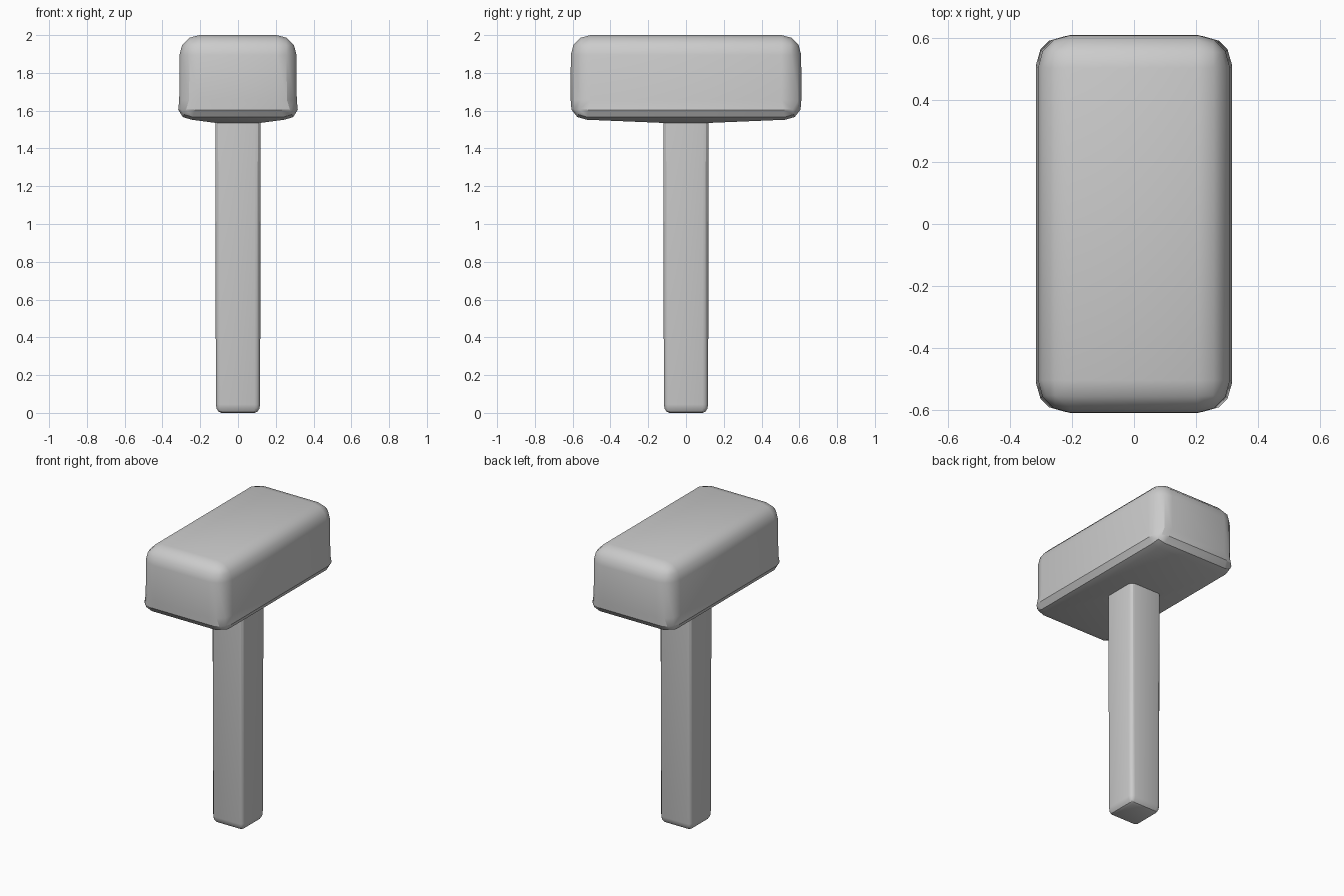
import bpy, bmesh
from mathutils import Vector

if "Cube" in bpy.data.objects:
    bpy.data.objects.remove(bpy.data.objects["Cube"])


def rounded_box(bm, half, z0, z1, bevel, segments):
    """Box with all edges rounded, centred in x and y."""
    bmesh.ops.create_cube(bm, size=1)
    for v in bm.verts:
        v.co = Vector((v.co.x * 2 * half[0], v.co.y * 2 * half[1],
                       z1 if v.co.z > 0 else z0))
    bmesh.ops.bevel(bm, geom=bm.edges[:], offset=bevel, segments=segments,
                    profile=0.5, affect='EDGES', clamp_overlap=True)


def finish(bm, name):
    bmesh.ops.recalc_face_normals(bm, faces=bm.faces[:])
    mesh = bpy.data.meshes.new(name)
    bm.to_mesh(mesh)
    bm.free()
    obj = bpy.data.objects.new(name, mesh)
    bpy.context.collection.objects.link(obj)
    bpy.ops.object.select_all(action='DESELECT')
    obj.select_set(True)
    bpy.context.view_layer.objects.active = obj
    bpy.ops.object.shade_smooth_by_angle()


def flat_face(bm, sign):
    return max(bm.faces, key=lambda f: sign * f.calc_center_median().z)


# head: rounded block whose underside slopes gently down to the handle
bm = bmesh.new()
rounded_box(bm, (0.31, 0.61), 1.552, 2.0, 0.105, 3)
# tighter lower rounding
for v in bm.verts:
    if v.co.z < 1.66:
        t = (1.66 - v.co.z) / 0.108
        v.co.x += (0.04 if v.co.x > 0 else -0.04) * t
        v.co.y += (0.02 if v.co.y > 0 else -0.02) * t
bottom = flat_face(bm, -1)
collar = bmesh.ops.extrude_discrete_faces(bm, faces=[bottom])["faces"][0]
for v in collar.verts:
    v.co = Vector((0.118 if v.co.x > 0 else -0.118,
                   0.118 if v.co.y > 0 else -0.118, 1.535))
finish(bm, "head")

# handle: slim square bar with rounded edges, open where it meets the head
bm = bmesh.new()
rounded_box(bm, (0.117, 0.117), 0.005, 1.6, 0.03, 3)
bm.faces.ensure_lookup_table()
for v in bm.verts:
    if v.co.z > 1.5:
        v.co.x *= 1.03
        v.co.y *= 1.03
    else:
        v.co.z = max(0, v.co.z * 1.5 - 0.0075)
bmesh.ops.bisect_plane(bm, geom=bm.verts[:] + bm.edges[:] + bm.faces[:],
                       plane_co=(0, 0, 1.538), plane_no=(0, 0, 1), clear_outer=True)
finish(bm, "handle")
